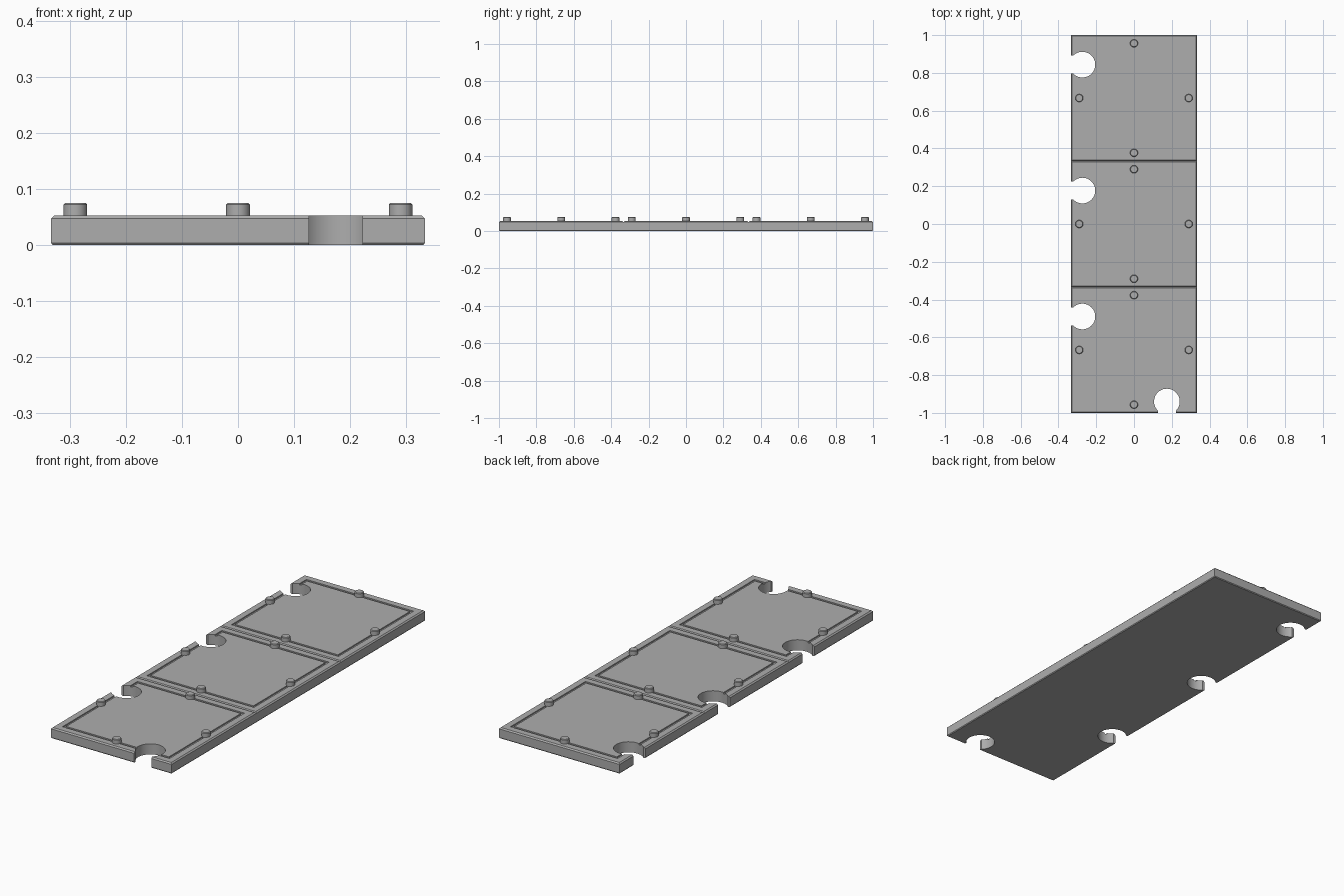
import bpy, bmesh, math
from mathutils import Matrix, Vector

cube = bpy.data.objects.get("Cube")
if cube:
    bpy.data.objects.remove(cube)

TILE = 2 / 3          # side of one square tile
HALF = TILE / 2
TOP = 0.053           # slab thickness
INSET = 0.0435        # groove and stud distance from the tile edge
CENTRES = [-TILE, 0, TILE]

grey = bpy.data.materials.new("plain grey")
grey.use_nodes = True
colour = (0.42, 0.42, 0.42, 1)
grey.diffuse_color = colour
grey.node_tree.nodes["Principled BSDF"].inputs["Base Color"].default_value = colour


def make_object(name, bm):
    bmesh.ops.recalc_face_normals(bm, faces=bm.faces)
    mesh = bpy.data.meshes.new(name)
    bm.to_mesh(mesh)
    bm.free()
    mesh.materials.append(grey)
    obj = bpy.data.objects.new(name, mesh)
    bpy.context.collection.objects.link(obj)
    return obj


def skin(bm, loops, closed=False):
    """Join successive loops of points with quads; cap the ends unless closed."""
    rings = [[bm.verts.new(p) for p in loop] for loop in loops]
    pairs = list(zip(rings, rings[1:])) + ([(rings[-1], rings[0])] if closed else [])
    for a, b in pairs:
        for i in range(len(a)):
            j = (i + 1) % len(a)
            bm.faces.new((a[i], a[j], b[j], b[i]))
    if not closed:
        bm.faces.new(rings[0])
        bm.faces.new(rings[-1])


def rectangle(hx, hy, z, cy=0):
    return [(sx * hx, cy + sy * hy, z) for sx, sy in ((-1, -1), (1, -1), (1, 1), (-1, 1))]


# Slab with chamfered top and bottom rims
bm = bmesh.new()
skin(bm, [rectangle(HALF - c, 1 - c, z) for c, z in
          ((0.003, 0), (0, 0.004), (0, TOP - 0.006), (0.006, TOP))])
slab = make_object("tile_slab", bm)


# Keyhole notches: a round pocket with a straight neck out through the edge
def keyhole(bm, matrix):
    radius, neck, depth = 0.068, 0.0475, 0.06
    start = math.asin(neck / radius)
    steps = 36
    outline = [(neck, -depth - 0.03)]
    for i in range(steps + 1):
        a = -math.pi / 2 + start + (2 * math.pi - 2 * start) * i / steps
        outline.append((radius * math.cos(a), radius * math.sin(a)))
    outline.append((-neck, -depth - 0.03))
    skin(bm, [[matrix @ Vector((x, y + depth, z)) for x, y in outline]
              for z in (-0.05, 0.1)])


notch = bmesh.new()
keyhole(notch, Matrix.Translation((0.174, -1, 0)))
for cy in CENTRES:
    keyhole(notch, Matrix.Translation((-HALF, cy + 0.177, 0))
            @ Matrix.Rotation(-math.pi / 2, 4, "Z"))

# Shallow square channel round each tile
channel = bmesh.new()
for cy in CENTRES:
    outer, inner = HALF - INSET + 0.006, HALF - INSET - 0.006
    skin(channel, [rectangle(h, h, z, cy) for h, z in
                   ((outer, TOP - 0.006), (outer, TOP + 0.02),
                    (inner, TOP + 0.02), (inner, TOP - 0.006))], closed=True)

# V joints between neighbouring tiles
joint = bmesh.new()
for y in (-HALF, HALF):
    skin(joint, [[(x, y, TOP - 0.006), (x, y + 0.012, TOP + 0.006),
                  (x, y - 0.012, TOP + 0.006)] for x in (-0.5, 0.5)])

cutters = [make_object(n, b) for n, b in
           (("joint_cutter", joint), ("channel_cutter", channel), ("notch_cutter", notch))]
bpy.context.view_layer.objects.active = slab
for cutter in cutters:
    mod = slab.modifiers.new(cutter.name, "BOOLEAN")
    mod.operation = "DIFFERENCE"
    mod.solver = "EXACT"
    mod.object = cutter
    bpy.ops.object.modifier_apply(modifier=mod.name)
for cutter in cutters:
    bpy.data.objects.remove(cutter)

# Round locating studs at the middle of each tile side
studs = bmesh.new()
reach = HALF - INSET
for cy in CENTRES:
    for dx, dy in ((reach, 0), (-reach, 0), (0, reach), (0, -reach)):
        skin(studs, [[(dx + r * math.cos(a), cy + dy + r * math.sin(a), z)
                      for a in (math.tau * i / 32 for i in range(32))]
                     for r, z in ((0.021, 0.045), (0.021, 0.072), (0.018, 0.075))])
stud_obj = make_object("studs", studs)

# Smooth the round walls, keep the edges crisp
for obj in (slab, stud_obj):
    bpy.ops.object.select_all(action="DESELECT")
    obj.select_set(True)
    bpy.context.view_layer.objects.active = obj
    bpy.ops.object.shade_smooth_by_angle(angle=math.radians(25))
